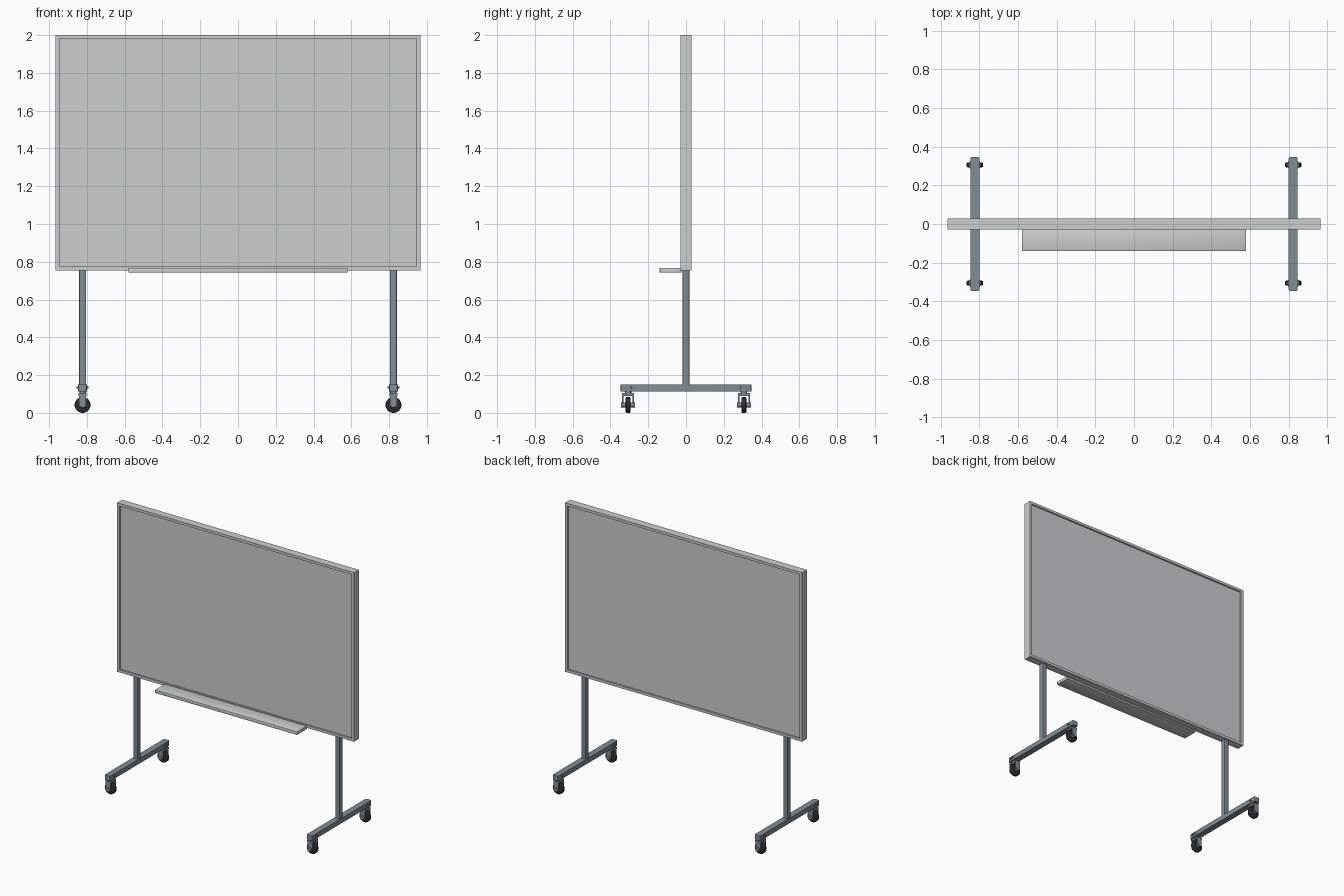
import bpy, bmesh, math
from mathutils import Matrix

cube = bpy.data.objects.get("Cube")
if cube:
    bpy.data.objects.remove(cube, do_unlink=True)


def material(name, rgb, roughness=0.5):
    mat = bpy.data.materials.new(name)
    mat.use_nodes = True
    color = (*rgb, 1)
    mat.diffuse_color = color
    shader = next(n for n in mat.node_tree.nodes if n.type == 'BSDF_PRINCIPLED')
    shader.inputs["Base Color"].default_value = color
    shader.inputs["Roughness"].default_value = roughness
    return mat


LIGHT = material("light grey", (0.59, 0.62, 0.615))
STEEL = material("blue grey steel", (0.22, 0.27, 0.305))
RUBBER = material("black rubber", (0.025, 0.025, 0.027))


def finish(name, bm, mat, smooth=False):
    bmesh.ops.recalc_face_normals(bm, faces=bm.faces)
    mesh = bpy.data.meshes.new(name)
    bm.to_mesh(mesh)
    bm.free()
    mesh.materials.append(mat)
    obj = bpy.data.objects.new(name, mesh)
    bpy.context.collection.objects.link(obj)
    if smooth:
        bpy.ops.object.select_all(action='DESELECT')
        obj.select_set(True)
        bpy.context.view_layer.objects.active = obj
        bpy.ops.object.shade_smooth_by_angle(angle=math.radians(35))
    return obj


def add_box(bm, x, y, z):
    """Add a box given as (min, max) along each axis."""
    spans = (x, y, z)
    centre = [(a + b) / 2 for a, b in spans]
    size = [b - a for a, b in spans]
    matrix = Matrix.Translation(centre) @ Matrix.Diagonal((*size, 1))
    bmesh.ops.create_cube(bm, size=1, matrix=matrix)


def box(name, x, y, z, mat, bevel=0, axis=None):
    """Box with bevelled edges, optionally only those along one axis."""
    bm = bmesh.new()
    add_box(bm, x, y, z)
    if bevel:
        edges = [e for e in bm.edges if axis is None or
                 abs((e.verts[0].co - e.verts[1].co).normalized()[axis]) > 0.9]
        bmesh.ops.bevel(bm, geom=edges, offset=bevel, segments=2,
                        profile=0.5, affect='EDGES')
    return finish(name, bm, mat, bevel > 0)


def add_cylinder(bm, centre, radius, depth, along_y=False, bevel=0):
    part = bmesh.new()
    bmesh.ops.create_cone(part, cap_ends=True, segments=32, radius1=radius,
                          radius2=radius, depth=depth)
    if bevel:
        rims = [e for e in part.edges
                if abs(e.verts[0].co.z - e.verts[1].co.z) < depth / 2]
        bmesh.ops.bevel(part, geom=rims, offset=bevel, segments=3,
                        profile=0.5, affect='EDGES')
    turn = Matrix.Rotation(math.pi / 2, 4, 'X') if along_y else Matrix()
    part.transform(Matrix.Translation(centre) @ turn)
    temp = bpy.data.meshes.new("temp")
    part.to_mesh(temp)
    part.free()
    bm.from_mesh(temp)
    bpy.data.meshes.remove(temp)


# Double-sided board: raised frame around a sunken panel on each face
bm = bmesh.new()
add_box(bm, (-0.965, 0.965), (-0.029, 0.029), (0.755, 2.0))
bm.normal_update()
for face in [f for f in bm.faces if abs(f.normal.y) > 0.9]:
    bmesh.ops.inset_region(bm, faces=[face], thickness=0.027, depth=0)
    side = math.copysign(1, face.calc_center_median().y)
    rim = face.edges[:]
    inner = bmesh.ops.extrude_discrete_faces(bm, faces=[face])["faces"][0]
    for vert in inner.verts:
        vert.co.y -= side * 0.012
finish("board", bm, LIGHT)

# Pen tray below the front face
box("pen_tray", (-0.58, 0.58), (-0.14, -0.024), (0.743, 0.768), LIGHT, 0.004)


def caster(name, x, y):
    # Tyre with a slightly wider hub
    bm = bmesh.new()
    add_cylinder(bm, (x, y, 0.042), 0.042, 0.026, True, 0.006)
    finish(name + "_wheel", bm, RUBBER, True)
    bm = bmesh.new()
    add_cylinder(bm, (x, y, 0.042), 0.014, 0.074, True)
    # Fork: two cheeks joined by a crown, then the stem and swivel plate
    for s in (-1, 1):
        add_box(bm, (x - 0.019, x + 0.019),
                sorted((y + s * 0.024, y + s * 0.032)), (0.034, 0.1))
    add_box(bm, (x - 0.022, x + 0.022), (y - 0.032, y + 0.032), (0.09, 0.104))
    add_cylinder(bm, (x, y, 0.114), 0.017, 0.03)
    add_cylinder(bm, (x, y, 0.134), 0.031, 0.011)
    finish(name + "_fork", bm, STEEL, True)


# Legs: post, foot bar and two casters on each side
for side, sx in (("left", 1), ("right", -1)):
    x = sx * 0.823
    box(side + "_post", (x - 0.018, x + 0.018), (-0.018, 0.018),
        (0.14, 0.765), STEEL, 0.003, 2)
    box(side + "_foot_bar", (x - 0.023, x + 0.023), (-0.347, 0.347),
        (0.113, 0.149), STEEL, 0.008, 2)
    for end, sy in (("front", -1), ("back", 1)):
        caster(f"{side}_{end}_caster", x, sy * 0.306)
